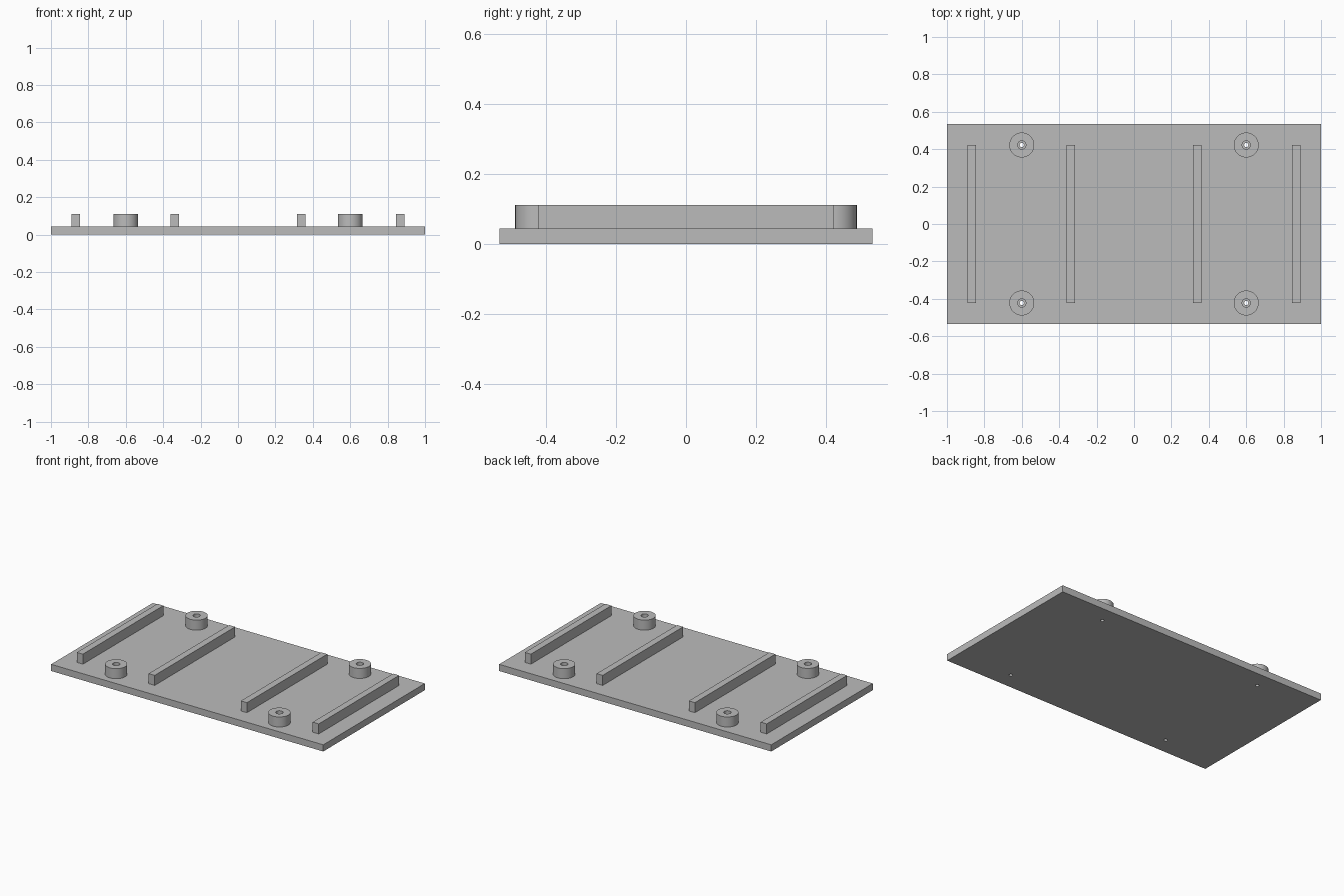
import bpy
import bmesh
import math
from mathutils import Matrix, Vector

cube = bpy.data.objects.get("Cube")
if cube:
    bpy.data.objects.remove(cube, do_unlink=True)

# Main dimensions, as multiples of one small unit
U = 2 / 90
PLATE_TOP = 2 * U
TOP = 5 * U
POST_X, POST_Y = 27 * U, 19 * U
SEGMENTS = 48

grey = bpy.data.materials.new("matte grey")
grey.use_nodes = True
grey.diffuse_color = (0.5, 0.5, 0.5, 1)
grey.node_tree.nodes["Principled BSDF"].inputs["Base Color"].default_value = (0.5, 0.5, 0.5, 1)


def make_object(name, bm, smooth=False):
    bmesh.ops.recalc_face_normals(bm, faces=bm.faces)
    mesh = bpy.data.meshes.new(name)
    bm.to_mesh(mesh)
    bm.free()
    mesh.materials.append(grey)
    obj = bpy.data.objects.new(name, mesh)
    bpy.context.collection.objects.link(obj)
    if smooth:
        bpy.ops.object.select_all(action="DESELECT")
        obj.select_set(True)
        bpy.context.view_layer.objects.active = obj
        bpy.ops.object.shade_smooth_by_angle(angle=math.radians(30))
    return obj


def make_box(name, x, width, depth, bottom, top):
    bm = bmesh.new()
    place = Matrix.Translation((x, 0, (bottom + top) / 2))
    size = Matrix.Diagonal((width, depth, top - bottom, 1))
    bmesh.ops.create_cube(bm, size=1, matrix=place @ size)
    return make_object(name, bm)


def make_tube(name, x, y, outer, inner, bottom, top):
    # Closed rectangular profile revolved about the post axis
    bm = bmesh.new()
    corners = [(outer, bottom), (outer, top), (inner, top), (inner, bottom)]
    verts = [bm.verts.new((x + r, y, z)) for r, z in corners]
    edges = [bm.edges.new((verts[i], verts[i - 1])) for i in range(len(verts))]
    bmesh.ops.spin(bm, geom=verts + edges, cent=(x, y, 0), axis=Vector((0, 0, 1)),
                   angle=math.tau, steps=SEGMENTS, use_merge=False)
    bmesh.ops.remove_doubles(bm, verts=bm.verts, dist=1e-5)
    return make_object(name, bm, smooth=True)


sides = [("left", 1), ("right", -1)]
ends = [("front", -1), ("back", 1)]

# Base plate with a narrow screw hole under each post
plate = make_box("base_plate", 0, 90 * U, 48 * U, 0, PLATE_TOP)
bm = bmesh.new()
for _, sx in sides:
    for _, sy in ends:
        bmesh.ops.create_cone(bm, cap_ends=True, segments=24, radius1=U / 2, radius2=U / 2,
                              depth=0.2, matrix=Matrix.Translation((sx * POST_X, sy * POST_Y, 0)))
cutter = make_object("hole_cutter", bm)
cutter.hide_render = True
holes = plate.modifiers.new("screw_holes", "BOOLEAN")
holes.operation = "DIFFERENCE"
holes.solver = "EXACT"
holes.object = cutter
bpy.context.view_layer.objects.active = plate
bpy.ops.object.modifier_apply(modifier=holes.name)
bpy.data.objects.remove(cutter, do_unlink=True)

# Long ribs and hollow screw posts, mirrored left to right
for side, sx in sides:
    for place, x in (("inner", 15.25 * U), ("outer", 39 * U)):
        make_box(f"{place}_rib_{side}", sx * x, 2 * U, 38 * U, PLATE_TOP, TOP)
    for end, sy in ends:
        make_tube(f"screw_post_{end}_{side}", sx * POST_X, sy * POST_Y,
                  3 * U, U, PLATE_TOP, TOP)
